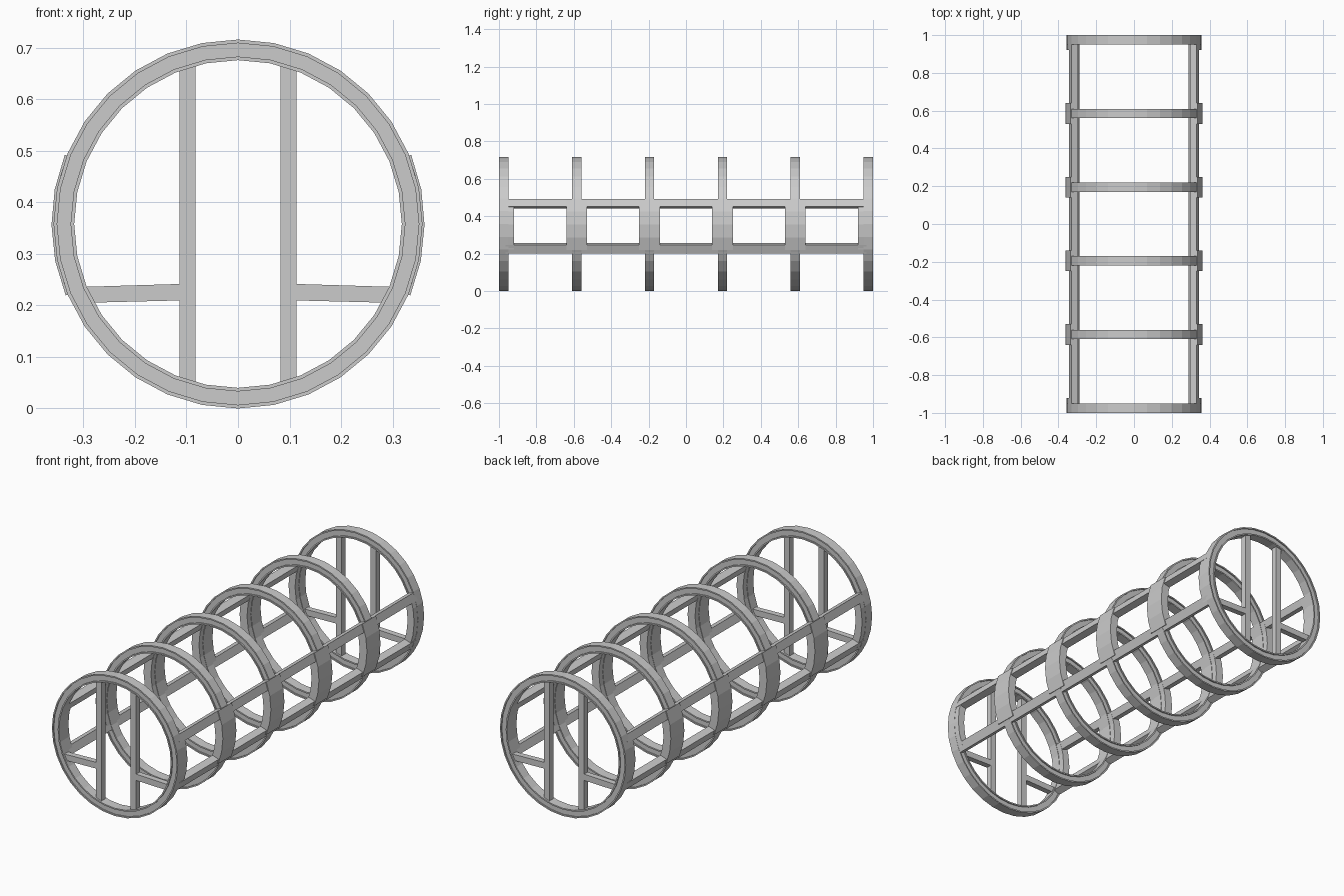
import bpy, bmesh
from math import sin, cos, radians, pi

if "Cube" in bpy.data.objects:
    bpy.data.objects.remove(bpy.data.objects["Cube"])

CZ = 0.358            # height of the tube axis
RING_Y = [-0.975 + 0.39 * i for i in range(6)]


def finish(name, bm):
    bmesh.ops.recalc_face_normals(bm, faces=bm.faces)
    me = bpy.data.meshes.new(name)
    bm.to_mesh(me)
    bm.free()
    ob = bpy.data.objects.new(name, me)
    bpy.context.collection.objects.link(ob)
    return ob


def sweep(bm, profile, angles, closed=False):
    """Sweep an (r, y) profile around the tube axis through the angles."""
    loops = [[bm.verts.new((r * cos(a), y, CZ + r * sin(a))) for r, y in profile]
             for a in angles]
    n = len(profile)
    for i in range(len(loops) if closed else len(loops) - 1):
        p, q = loops[i], loops[(i + 1) % len(loops)]
        for j in range(n):
            k = (j + 1) % n
            bm.faces.new((p[j], p[k], q[k], q[j]))
    if not closed:
        bm.faces.new(loops[0])
        bm.faces.new(loops[-1])


def arc(name, r0, r1, y0, y1, a0, a1, side, steps):
    bm = bmesh.new()
    prof = [(r0, y0), (r1, y0), (r1, y1), (r0, y1)]
    ang = [radians(a0 + (a1 - a0) * i / steps) for i in range(steps + 1)]
    if side < 0:
        ang = [pi - a for a in ang]
    sweep(bm, prof, ang)
    return finish(name, bm)


def beam(name, corners, y0, y1):
    """Bar with a four-corner outline in the xz plane."""
    bm = bmesh.new()
    a = [bm.verts.new((x, y0, z)) for x, z in corners]
    b = [bm.verts.new((x, y1, z)) for x, z in corners]
    bm.faces.new(a)
    bm.faces.new(b)
    for i in range(4):
        j = (i + 1) % 4
        bm.faces.new((a[i], a[j], b[j], b[i]))
    return finish(name, bm)


# Hoops with a shallow channel in both faces
RO, RI, LIP, H, D = 0.358, 0.318, 0.007, 0.025, 0.006
for i, y in enumerate(RING_Y):
    prof = [(RI, -H), (RI + LIP, -H), (RI + LIP, -H + D), (RO - LIP, -H + D),
            (RO - LIP, -H), (RO, -H), (RO, H), (RO - LIP, H),
            (RO - LIP, H - D), (RI + LIP, H - D), (RI + LIP, H), (RI, H)]
    bm = bmesh.new()
    sweep(bm, [(r, y + dy) for r, dy in prof],
          [2 * pi * k / 32 for k in range(32)], closed=True)
    finish(f"hoop_{i + 1}", bm)

for s, label in ((1, "right"), (-1, "left")):
    # Long rails, upper and lower
    arc(f"upper_rail_{label}", 0.320, 0.357, -0.965, 0.965, 15, 21.8, s, 1)
    arc(f"lower_rail_{label}", 0.320, 0.357, -0.965, 0.965, -26, -18.5, s, 1)
    # Curved side plates joining the rails at every hoop
    for i, y in enumerate(RING_Y):
        end = i in (0, 5)
        y0 = y - 0.055 if i else y + 0.01
        y1 = y + 0.055 if i < 5 else y - 0.01
        arc(f"side_plate_{label}_{i + 1}", 0.320, 0.357 if end else 0.362,
            y0, y1, -22.5, 21.8, s, 4)

# End frames: two uprights and two short crossbars
for y, end in ((RING_Y[0], "front"), (RING_Y[-1], "back")):
    for s, label in ((1, "right"), (-1, "left")):
        beam(f"{end}_upright_{label}",
             [(s * x, z) for x, z in ((0.082, CZ - 0.315), (0.114, CZ - 0.315),
                                      (0.114, CZ + 0.315), (0.082, CZ + 0.315))],
             y - 0.016, y + 0.016)
        beam(f"{end}_crossbar_{label}",
             [(s * x, z) for x, z in ((0.1, 0.210), (0.3, 0.205),
                                      (0.3, 0.236), (0.1, 0.242))],
             y - 0.015, y + 0.015)
